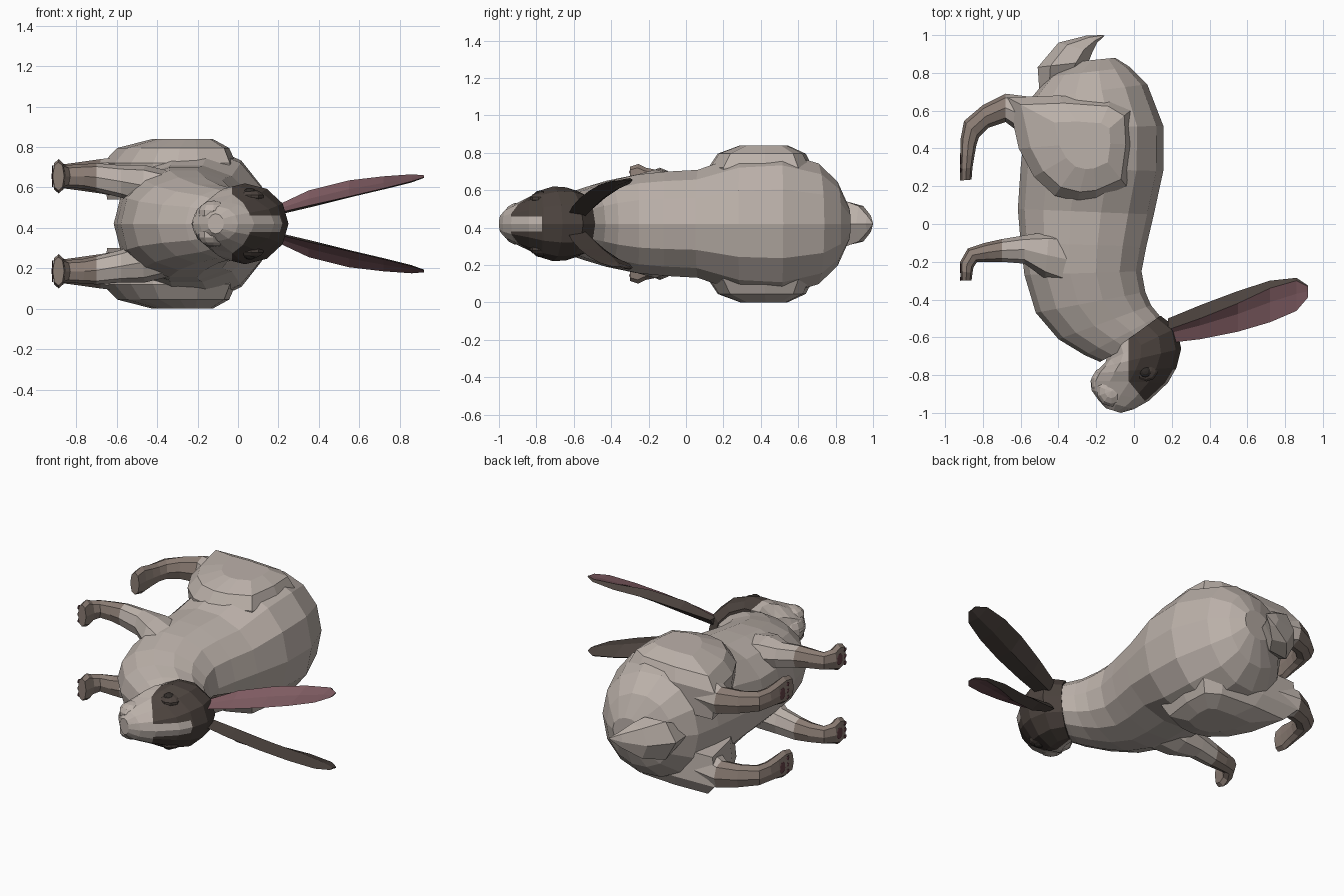
import bpy, bmesh, math
from mathutils import Vector

MID = 0.42  # height of the animal's symmetry plane (it lies on its side)


def mat(name, rgb):
    m = bpy.data.materials.new(name)
    m.diffuse_color = (*rgb, 1)
    return m


LIGHT = mat("light fur", (0.50, 0.44, 0.40))
BROWN = mat("brown fur", (0.26, 0.205, 0.175))
DARK = mat("dark fur", (0.072, 0.056, 0.048))
PINK = mat("ear pink", (0.21, 0.105, 0.12))
PAD = mat("pad pink", (0.13, 0.055, 0.065))
EYE = mat("eye black", (0.03, 0.025, 0.022))


def finish(name, bm, mats, rule=None):
    bmesh.ops.recalc_face_normals(bm, faces=bm.faces)
    if rule:
        for f in bm.faces:
            f.material_index = rule(f.calc_center_median())
    me = bpy.data.meshes.new(name)
    bm.to_mesh(me)
    bm.free()
    for m in mats:
        me.materials.append(m)
    ob = bpy.data.objects.new(name, me)
    bpy.context.collection.objects.link(ob)
    return ob


def skin(rings):
    """Bridge closed rings of equal length and cap both ends."""
    bm = bmesh.new()
    vs = [[bm.verts.new(p) for p in r] for r in rings]
    n = len(vs[0])
    for a, b in zip(vs, vs[1:]):
        for i in range(n):
            bm.faces.new((a[i], a[(i + 1) % n], b[(i + 1) % n], b[i]))
    bm.faces.new(vs[0])
    bm.faces.new(vs[-1])
    return bm


def loft(stations, n=12, power=1.0, side=1):
    """Stations: upper x, y, lower x, y, half width, offset from the symmetry plane."""
    rings = []
    for tx, ty, bx, by, w, off in stations:
        t, b = Vector((tx, ty, 0)), Vector((bx, by, 0))
        c, h = (t + b) / 2, (t - b) / 2
        ring = []
        for i in range(n):
            a = 2 * math.pi * i / n
            s = math.sin(a)
            s = math.copysign(abs(s) ** power, s)
            p = c + h * math.cos(a)
            p.z = MID + side * off + w * s
            ring.append(p)
        rings.append(ring)
    return skin(rings)


def ball(name, loc, radii, m, u=10, v=7):
    bm = bmesh.new()
    bmesh.ops.create_uvsphere(bm, u_segments=u, v_segments=v, radius=1)
    bmesh.ops.scale(bm, vec=radii, verts=bm.verts)
    bmesh.ops.translate(bm, vec=loc, verts=bm.verts)
    finish(name, bm, [m])


# Torso and neck
finish("body", loft([
    (-0.10, 0.88, -0.30, 0.86, 0.09, 0),
    (-0.02, 0.83, -0.45, 0.78, 0.23, 0),
    (0.07, 0.74, -0.55, 0.66, 0.33, 0),
    (0.155, 0.52, -0.58, 0.50, 0.39, 0),
    (0.155, 0.28, -0.60, 0.30, 0.375, 0),
    (0.105, 0.05, -0.615, 0.08, 0.295, 0),
    (0.065, -0.12, -0.60, -0.10, 0.285, 0),
    (0.04, -0.25, -0.58, -0.27, 0.27, 0),
    (0.06, -0.36, -0.52, -0.47, 0.235, 0),
    (0.09, -0.43, -0.40, -0.61, 0.20, 0),
    (0.135, -0.485, -0.26, -0.695, 0.175, 0),
    (0.17, -0.54, -0.18, -0.73, 0.15, 0)], n=14, power=0.9), [LIGHT])

# Head, cut along the borders of the dark mask and the pale nose stripe
bm = loft([
    (0.14, -0.485, -0.14, -0.69, 0.178, 0),
    (0.225, -0.55, -0.15, -0.73, 0.195, 0),
    (0.25, -0.66, -0.18, -0.76, 0.20, 0),
    (0.225, -0.76, -0.21, -0.79, 0.18, 0),
    (0.18, -0.84, -0.23, -0.83, 0.145, 0),
    (0.08, -0.935, -0.225, -0.88, 0.11, 0),
    (0.0, -0.98, -0.19, -0.93, 0.085, 0),
    (-0.07, -1.0, -0.15, -0.975, 0.05, 0)])
edge_pt, edge_no = Vector((-0.03, -0.83, MID)), Vector((0.11, 0.09, 0))
for co, no in (((-0.03, 0, 0), (1, 0, 0)), (edge_pt, edge_no),
               ((0, 0, MID + 0.04), (0, 0, 1)), ((0, 0, MID - 0.04), (0, 0, 1)),
               ((0, -0.77, 0), (0, 1, 0))):
    bmesh.ops.bisect_plane(bm, geom=bm.verts[:] + bm.edges[:] + bm.faces[:],
                           plane_co=co, plane_no=no)


def mask(c):
    stripe = abs(c.z - MID) < 0.04 and c.y < -0.77
    return 1 if c.x > -0.03 and (c - edge_pt).dot(edge_no) > 0 and not stripe else 0


finish("head", bm, [LIGHT, DARK], mask)
ball("chin", (-0.16, -0.84, MID), (0.07, 0.085, 0.085), LIGHT)

# Upturned tail
finish("tail", loft([
    (-0.30, 0.78, -0.50, 0.69, 0.07, 0),
    (-0.24, 0.86, -0.51, 0.83, 0.14, 0),
    (-0.22, 0.91, -0.40, 0.96, 0.11, 0),
    (-0.195, 0.96, -0.25, 0.998, 0.05, 0),
    (-0.155, 0.997, -0.165, 1.0, 0.005, 0)], n=6), [LIGHT])

THIGH = [(-0.67, 0.67), (-0.40, 0.68), (-0.12, 0.66), (-0.02, 0.60), (-0.01, 0.42),
         (-0.04, 0.20), (-0.20, 0.13), (-0.30, 0.12), (-0.42, 0.15), (-0.53, 0.25),
         (-0.61, 0.40)]
HIND = [(-0.52, 0.67, -0.52, 0.42, 0.11, 0.23), (-0.68, 0.69, -0.68, 0.54, 0.085, 0.235),
        (-0.80, 0.63, -0.77, 0.51, 0.07, 0.235), (-0.90, 0.545, -0.82, 0.46, 0.06, 0.235),
        (-0.918, 0.45, -0.835, 0.415, 0.06, 0.235), (-0.92, 0.37, -0.845, 0.36, 0.07, 0.235),
        (-0.92, 0.29, -0.855, 0.30, 0.085, 0.235), (-0.92, 0.23, -0.86, 0.235, 0.07, 0.235)]
FORE = [(-0.28, -0.04, -0.30, -0.36, 0.10, 0.15), (-0.45, -0.04, -0.47, -0.29, 0.10, 0.19),
        (-0.58, -0.06, -0.58, -0.21, 0.08, 0.21), (-0.70, -0.08, -0.70, -0.20, 0.07, 0.23),
        (-0.79, -0.10, -0.76, -0.20, 0.06, 0.235), (-0.88, -0.13, -0.83, -0.20, 0.055, 0.235),
        (-0.92, -0.20, -0.85, -0.23, 0.065, 0.235), (-0.92, -0.25, -0.855, -0.26, 0.085, 0.235),
        (-0.917, -0.30, -0.86, -0.30, 0.07, 0.235)]
# Ear stations: x, then y and offset for front rim, outer rim, back, inner back
EAR = [(0.18, -0.63, 0.05, -0.56, 0.085, -0.50, 0.09, -0.54, 0.04),
       (0.35, -0.61, 0.09, -0.50, 0.165, -0.43, 0.14, -0.50, 0.08),
       (0.55, -0.57, 0.135, -0.42, 0.215, -0.355, 0.19, -0.45, 0.13),
       (0.72, -0.52, 0.175, -0.34, 0.235, -0.30, 0.215, -0.40, 0.17),
       (0.86, -0.46, 0.21, -0.30, 0.245, -0.285, 0.235, -0.37, 0.205),
       (0.92, -0.39, 0.23, -0.33, 0.24, -0.325, 0.235, -0.36, 0.227)]

for side, tag in ((1, "right"), (-1, "left")):
    # Thigh: outline shrinking toward the outside
    rings = []
    for off, s in ((0.12, 0.95), (0.30, 1.0), (0.375, 0.84), (0.42, 0.45)):
        rings.append([(-0.22 + (x + 0.22) * s, 0.43 + (y - 0.43) * s, MID + side * off)
                      for x, y in THIGH])
    finish("thigh_" + tag, skin(rings), [LIGHT])

    # Legs, brown toward the feet
    for name, st in (("hind_leg_", HIND), ("front_leg_", FORE)):
        finish(name + tag, loft(st, n=8, power=0.8, side=side), [LIGHT, BROWN],
               lambda c: 1 if c.x < -0.69 else 0)

    # Paw pads: one large and three toe plates on each sole
    for name, y in (("hind_pad_", 0.34), ("front_pad_", -0.235)):
        z = MID + side * 0.235
        ball(name + tag, (-0.918, y, z), (0.004, 0.03, 0.036), PAD, 8, 6)
        for dz in (-0.042, 0, 0.042):
            ball("toe_" + name + tag, (-0.918, y - 0.055, z + dz), (0.004, 0.014, 0.014),
                 PAD, 6, 4)

    # Cupped ear with a pink inside
    rings = []
    for x, *q in EAR:
        a, b, c, d = [Vector((x, q[i], MID + side * q[i + 1])) for i in (0, 2, 4, 6)]
        p = (a + b) / 2 * 0.8 + (c + d) / 2 * 0.2
        rings.append([a, p, b, c, d])
    bm = skin(rings)
    for i, f in enumerate(bm.faces):
        f.material_index = 1 if i % 5 < 2 and i < 25 else 0
    finish("ear_" + tag, bm, [DARK, PINK])

    # Eye with a raised lid, and the whisker pad
    ball("eyelid_" + tag, (0.065, -0.77, MID + side * 0.135), (0.065, 0.065, 0.035), DARK)
    ball("eye_" + tag, (0.06, -0.78, MID + side * 0.148), (0.036, 0.036, 0.03), EYE)
    ball("whisker_pad_" + tag, (-0.12, -0.885, MID + side * 0.055), (0.08, 0.085, 0.06), LIGHT)
